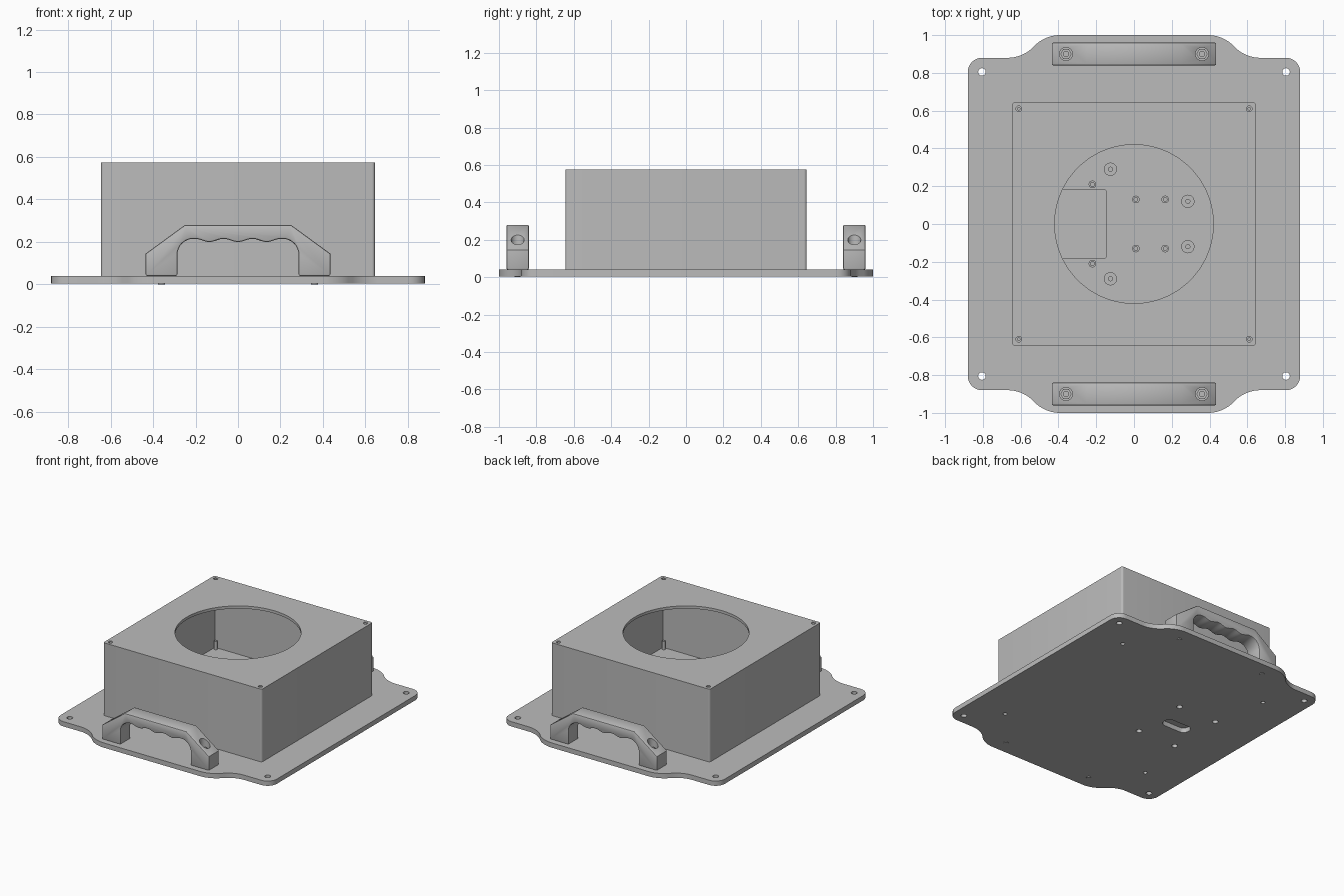
import bpy, bmesh, math
from mathutils import Vector

if "Cube" in bpy.data.objects:
    bpy.data.objects.remove(bpy.data.objects["Cube"], do_unlink=True)

grey = bpy.data.materials.new("plain grey")
grey.use_nodes = True
grey.diffuse_color = (0.5, 0.5, 0.5, 1)
grey.node_tree.nodes["Principled BSDF"].inputs["Base Color"].default_value = (0.5, 0.5, 0.5, 1)

SIDES = (-1, 1)


def finish(name, bm):
    bmesh.ops.recalc_face_normals(bm, faces=bm.faces)
    mesh = bpy.data.meshes.new(name)
    bm.to_mesh(mesh)
    bm.free()
    mesh.materials.append(grey)
    ob = bpy.data.objects.new(name, mesh)
    bpy.context.collection.objects.link(ob)
    return ob


def activate(ob):
    bpy.ops.object.select_all(action='DESELECT')
    ob.select_set(True)
    bpy.context.view_layer.objects.active = ob


def smooth(ob):
    activate(ob)
    bpy.ops.object.shade_smooth_by_angle(angle=math.radians(35))


def prism(name, points, direction, rounds=()):
    """Extrude a flat outline; rounds = (radius, corner indices) pairs."""
    bm = bmesh.new()
    verts = [bm.verts.new(p) for p in points]
    bm.faces.new(verts)
    for radius, indices in rounds:
        bmesh.ops.bevel(bm, geom=[verts[i] for i in indices], offset=radius,
                        segments=6, profile=0.5, affect='VERTICES')
    ext = bmesh.ops.extrude_face_region(bm, geom=bm.faces[:])
    moved = [g for g in ext["geom"] if isinstance(g, bmesh.types.BMVert)]
    bmesh.ops.translate(bm, verts=moved, vec=Vector(direction))
    return finish(name, bm)


def block(name, x, y, half_x, half_y, z0, z1, radius=0):
    pts = [(x + i * half_x, y + j * half_y, z0)
           for i, j in ((-1, -1), (1, -1), (1, 1), (-1, 1))]
    return prism(name, pts, (0, 0, z1 - z0), [(radius, range(4))] if radius else ())


def rod(name, x, y, r, z0, z1, n=24):
    pts = [(x + r * math.cos(math.tau * k / n), y + r * math.sin(math.tau * k / n), z0)
           for k in range(n)]
    return prism(name, pts, (0, 0, z1 - z0))


def cut(ob, cutters):
    for cutter in cutters:
        cutter.hide_render = True
        mod = ob.modifiers.new("cut", 'BOOLEAN')
        mod.operation, mod.solver, mod.object = 'DIFFERENCE', 'EXACT', cutter
        activate(ob)
        bpy.ops.object.modifier_apply(modifier=mod.name)
        bpy.data.objects.remove(cutter, do_unlink=True)


# Base plate with a tab at front and back
quarter = [(0.88, 0.88), (0.59, 0.88), (0.47, 1.0)]
outline = quarter + [(-x, y) for x, y in reversed(quarter)]
outline += [(-x, -y) for x, y in outline]
plate = prism("base_plate", [(x, y, 0.005) for x, y in outline], (0, 0, 0.035),
              [(0.075, (0, 5, 6, 11)), (0.07, (1, 2, 3, 4, 7, 8, 9, 10))])
holes = [rod("cutter", i * 0.805, j * 0.805, 0.02, -0.1, 0.1) for i in SIDES for j in SIDES]
holes += [rod("cutter", x, j * 0.21, 0.02, -0.1, 0.1) for x in (-0.22, -0.53) for j in SIDES]
holes += [rod("cutter", i * 0.61, j * 0.61, 0.014, -0.1, 0.1) for i in SIDES for j in SIDES]
holes.append(block("cutter", -0.37, 0, 0.105, 0.045, -0.1, 0.1, 0.04))
cut(plate, holes)
smooth(plate)

# Hollow housing with a round opening in its top
housing = block("housing", 0, 0, 0.645, 0.645, 0.04, 0.575, 0.015)
cutters = [block("cutter", 0, 0, 0.625, 0.625, 0.06, 0.555),
           rod("cutter", 0, 0, 0.42, 0.5, 0.7, 96)]
cutters += [rod("cutter", i * 0.61, j * 0.61, 0.015, 0.562, 0.7) for i in SIDES for j in SIDES]
cut(housing, cutters)
smooth(housing)

# Small screws at the housing corners, in the top and on the floor
for i in SIDES:
    for j in SIDES:
        smooth(rod("lid_screw", i * 0.61, j * 0.61, 0.009, 0.56, 0.57, 12))
        smooth(rod("floor_screw", i * 0.605, j * 0.605, 0.012, 0.055, 0.12, 12))

# Parts on the housing floor
smooth(block("inner_module", -0.37, 0, 0.225, 0.185, 0.055, 0.12, 0.015))
for j in SIDES:
    for x, y, r, top, bore in ((0.01, 0.13, 0.02, 0.12, 0.01), (0.165, 0.13, 0.02, 0.12, 0.01),
                               (-0.22, 0.21, 0.02, 0.1, 0.011),
                               (-0.125, 0.29, 0.035, 0.08, 0.011),
                               (0.285, 0.12, 0.035, 0.08, 0.011)):
        standoff = rod("standoff", x, j * y, r, 0.055, top)
        cut(standoff, [rod("cutter", x, j * y, bore, top - 0.015, top + 0.1, 16)])
        smooth(standoff)

# Carrying handles: sloped arch with a finger grip underneath
arch = [(0.435, 0.04), (0.435, 0.145), (0.25, 0.28)]
arch += [(-x, z) for x, z in reversed(arch)]
left_curve = [(-0.285, 0.04)] + [
    (-0.21 - 0.075 * math.cos(a * math.pi / 16), 0.14 + 0.075 * math.sin(a * math.pi / 16))
    for a in range(9)]
grip = []
for k in range(1, 36):
    x = -0.2025 + 0.405 * k / 36
    grip.append((x, 0.2075 - 0.0075 * math.cos(math.tau * x / 0.135)))
profile = arch + left_curve + grip + [(-x, z) for x, z in reversed(left_curve)]

for side, j in (("front", -1), ("back", 1)):
    y = j * 0.9
    handle = prism(side + "_handle", [(x, y - 0.06, z) for x, z in profile], (0, 0.12, 0))
    bevel = handle.modifiers.new("soft edges", 'BEVEL')
    bevel.width, bevel.segments = 0.008, 2
    bevel.limit_method, bevel.angle_limit = 'ANGLE', math.radians(60)
    activate(handle)
    bpy.ops.object.modifier_apply(modifier=bevel.name)
    cut(handle, [rod("cutter", i * 0.36, y, 0.035, 0.13, 0.4) for i in SIDES])
    smooth(handle)
    for i in SIDES:
        smooth(rod(side + "_handle_nut", i * 0.36, y, 0.03, 0.125, 0.155, 6))
        smooth(rod(side + "_handle_bolt", i * 0.36, y, 0.016, 0, 0.165, 16))
